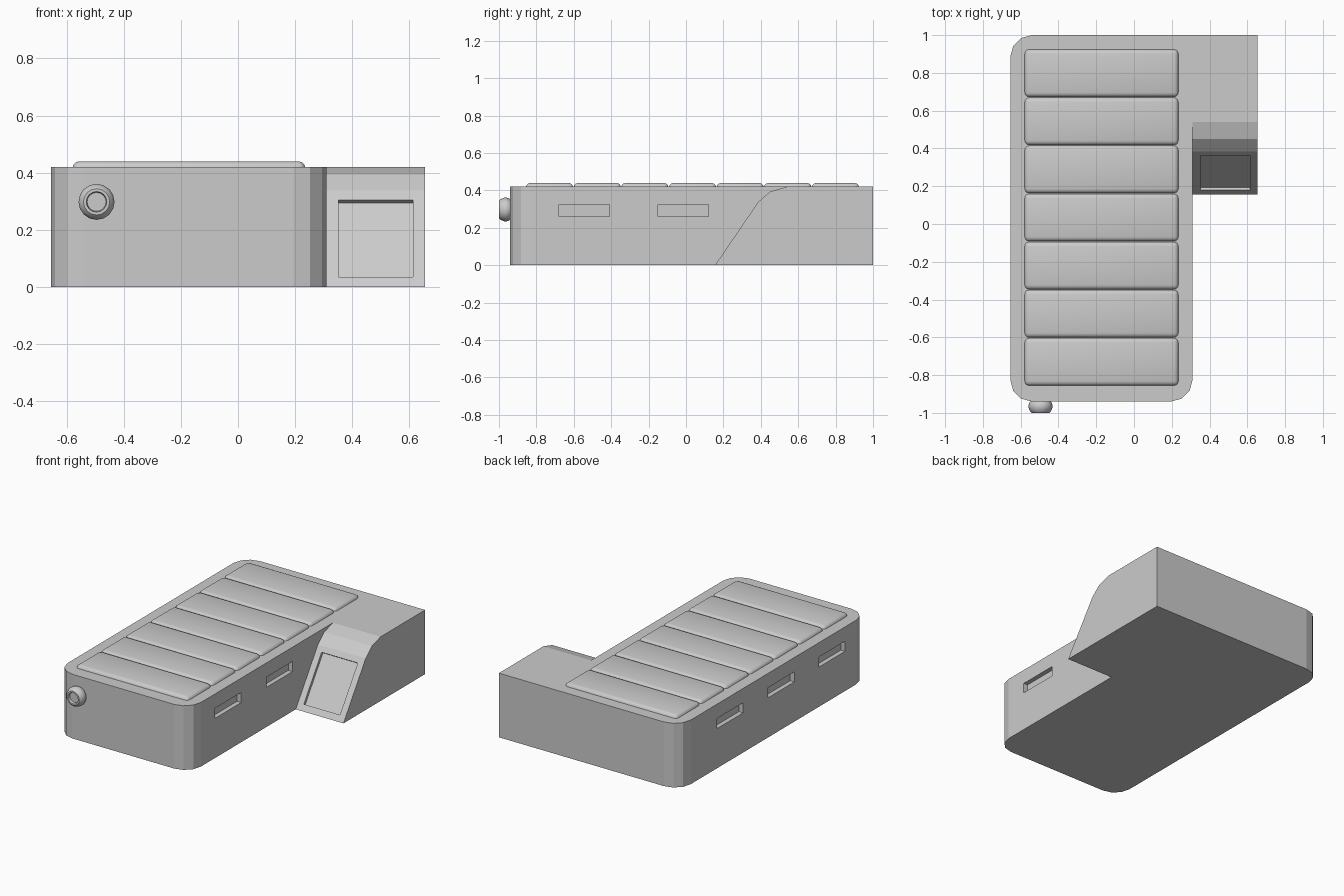
import bpy, bmesh
from math import sin, cos, pi, radians, atan2
from mathutils import Matrix, Vector

if "Cube" in bpy.data.objects:
    bpy.data.objects.remove(bpy.data.objects["Cube"], do_unlink=True)

grey = bpy.data.materials.new("plain_grey")
grey.use_nodes = True
grey.diffuse_color = (0.6, 0.6, 0.6, 1)
grey.node_tree.nodes["Principled BSDF"].inputs["Base Color"].default_value = (0.6, 0.6, 0.6, 1)


def make_object(name, bm, smooth=None):
    bmesh.ops.recalc_face_normals(bm, faces=bm.faces)
    mesh = bpy.data.meshes.new(name)
    bm.to_mesh(mesh)
    bm.free()
    mesh.materials.append(grey)
    obj = bpy.data.objects.new(name, mesh)
    bpy.context.collection.objects.link(obj)
    if smooth:
        activate(obj)
        bpy.ops.object.shade_smooth_by_angle(angle=radians(smooth))
    return obj


def activate(obj):
    bpy.ops.object.select_all(action='DESELECT')
    obj.select_set(True)
    bpy.context.view_layer.objects.active = obj


def prism(name, outline, offset):
    """Extrude a closed outline by an offset."""
    bm = bmesh.new()
    face = bm.faces.new([bm.verts.new(p) for p in outline])
    top = bmesh.ops.extrude_face_region(bm, geom=[face])["geom"]
    bmesh.ops.translate(bm, vec=offset, verts=[v for v in top if isinstance(v, bmesh.types.BMVert)])
    return make_object(name, bm)


def add_box(bm, centre, size, turn=Matrix()):
    matrix = Matrix.Translation(centre) @ turn @ Matrix.Diagonal((*size, 1))
    return bmesh.ops.create_cube(bm, size=1, matrix=matrix)["verts"]


def cut(obj, bm):
    cutter = make_object("cutter", bm)
    cutter.hide_render = True
    mod = obj.modifiers.new("cut", 'BOOLEAN')
    mod.operation = 'DIFFERENCE'
    mod.solver = 'EXACT'
    mod.object = cutter
    activate(obj)
    bpy.ops.object.modifier_apply(modifier=mod.name)
    bpy.data.objects.remove(cutter, do_unlink=True)


# Main body: a slab with three rounded upright corners
left, right, front, back, height, radius = -0.655, 0.31, -0.94, 1.0, 0.42, 0.115
outline = [(right, back, 0)]
for cx, cy, start in ((left + radius, back - radius, 90),
                      (left + radius, front + radius, 180),
                      (right - radius, front + radius, 270)):
    for step in range(4):
        a = radians(start + 30 * step)
        outline.append((cx + radius * cos(a), cy + radius * sin(a), 0))
body = prism("main_body", outline, (0, 0, height))

# Hand slots in both long sides
slots = bmesh.new()
for x, ys in ((right, (-0.545, -0.015)), (left, (-0.575, -0.05, 0.48))):
    for y in ys:
        add_box(slots, (x, y, 0.293), (0.06, 0.27, 0.066))
cut(body, slots)

# Side wing with a sloping front
profile = [(0.155, 0), (0.385, 0.337), (0.45, 0.394), (0.54, height), (back, height), (back, 0)]
wing = prism("side_wing", [(right, y, z) for y, z in profile], (0.345, 0, 0))

# Shallow recessed panel on the slope
slope = Vector((0, 0.23, 0.337))
tilt = Matrix.Rotation(atan2(slope.z, slope.y), 4, 'X')
centre = Vector((0.482, 0.155, 0)) + slope * 0.505
panel = bmesh.new()
add_box(panel, centre, (0.262, slope.length * 0.8, 0.036), tilt)
cut(wing, panel)

# Seven padded cushions along the top
pitch = 0.2547
for i in range(7):
    bm = bmesh.new()
    add_box(bm, (-0.172, -0.857 + pitch * (i + 0.5), 0.405), (0.815, pitch - 0.002, 0.07))
    bmesh.ops.bevel(bm, geom=bm.edges[:], offset=0.024, segments=3, profile=0.5, affect='EDGES')
    make_object(f"cushion_{i + 1}", bm, smooth=60)

# Round knob on the front, turned from a profile
rings = [(0.05, -0.935), (0.058, -0.945), (0.063, -0.957), (0.063, -0.972),
         (0.056, -0.99), (0.046, -1.0), (0.036, -1.0), (0.033, -0.985)]
sides = 16
bm = bmesh.new()
loops = [[bm.verts.new((-0.495 + r * cos(2 * pi * k / sides), y, 0.298 + r * sin(2 * pi * k / sides)))
          for k in range(sides)] for r, y in rings]
for a, b in zip(loops, loops[1:]):
    for k in range(sides):
        n = (k + 1) % sides
        bm.faces.new((a[k], a[n], b[n], b[k]))
bm.faces.new(loops[0])
bm.faces.new(loops[-1])
make_object("front_knob", bm, smooth=40)
